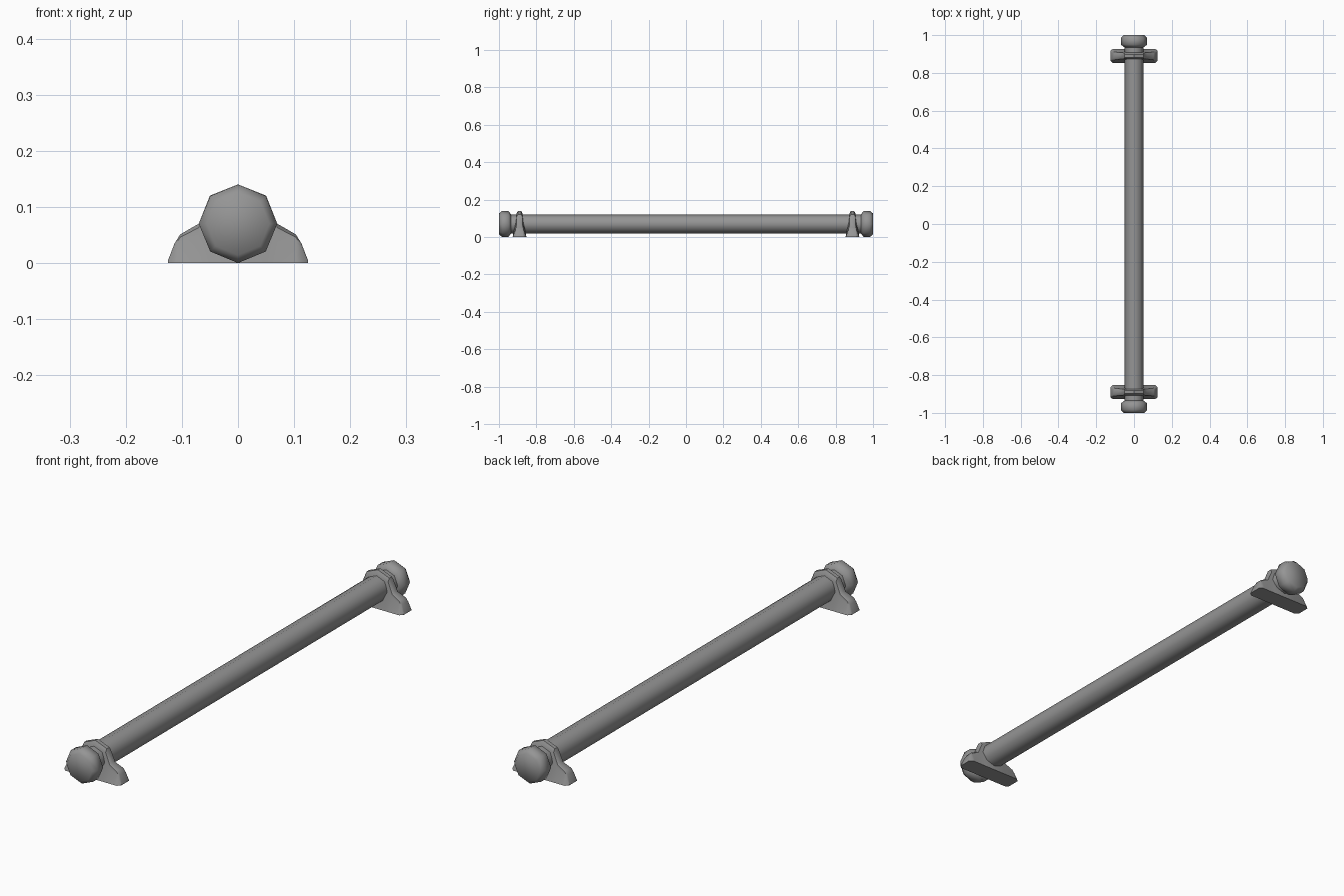
import bpy, bmesh, math

cube = bpy.data.objects.get("Cube")
if cube:
    bpy.data.objects.remove(cube)

AXIS_Z = 0.07
SIDES = 8

metal = bpy.data.materials.new("grey metal")
metal.use_nodes = True
metal.diffuse_color = (0.3, 0.3, 0.3, 1)
metal.node_tree.nodes["Principled BSDF"].inputs["Base Color"].default_value = (0.3, 0.3, 0.3, 1)


def loft(name, rings, angle):
    """Skin a row of equal closed rings and cap both ends."""
    bm = bmesh.new()
    rows = [[bm.verts.new(p) for p in ring] for ring in rings]
    for a, b in zip(rows, rows[1:]):
        for i in range(len(a)):
            j = (i + 1) % len(a)
            bm.faces.new((a[i], a[j], b[j], b[i]))
    bm.faces.new(rows[0])
    bm.faces.new(rows[-1])
    bmesh.ops.recalc_face_normals(bm, faces=bm.faces)
    mesh = bpy.data.meshes.new(name)
    bm.to_mesh(mesh)
    bm.free()
    mesh.materials.append(metal)
    obj = bpy.data.objects.new(name, mesh)
    bpy.context.collection.objects.link(obj)
    bpy.ops.object.select_all(action='DESELECT')
    obj.select_set(True)
    bpy.context.view_layer.objects.active = obj
    bpy.ops.object.shade_smooth_by_angle(angle=math.radians(angle))


def octagon(radius, y):
    turns = [math.tau * i / SIDES for i in range(SIDES)]
    return [(radius * math.cos(t), y, AXIS_Z + radius * math.sin(t)) for t in turns]


# Long rod
loft("rod", [octagon(0.05, -0.95), octagon(0.05, 0.95)], 50)

# Bracket outline: x, ridge height, half width at ground, shoulder and ridge
half = [(0.125, 0.004, 0.026, 0.024, 0.022), (0.113, 0.035, 0.037, 0.024, 0.017),
        (0.103, 0.051, 0.037, 0.023, 0.013), (0.07, 0.07, 0.037, 0.019, 0.009),
        (0.05, 0.12, 0.037, 0.018, 0.008), (0, 0.14, 0.037, 0.018, 0.008)]
outline = half + [(-x, *rest) for x, *rest in reversed(half[:-1])]


def bracket_ring(x, top, ground, shoulder, ridge, y):
    # Flared foot, upright flank and narrow rounded ridge
    side = [(ground, 0), (shoulder, top * 0.72),
            (shoulder * 0.9, top * 0.9), (ridge, top)]
    pts = side + [(-w, z) for w, z in reversed(side)]
    return [(x, y + w, z) for w, z in pts]


for label, s in (("front", -1), ("back", 1)):
    # End knob with chamfered rims
    profile = [(0.05, 0.935), (0.07, 0.95), (0.07, 0.983), (0.056, 1.0)]
    loft(label + "_knob", [octagon(r, s * y) for r, y in profile], 60)
    # Mounting bracket saddled over the rod
    loft(label + "_bracket", [bracket_ring(*p, s * 0.89) for p in outline], 40)
